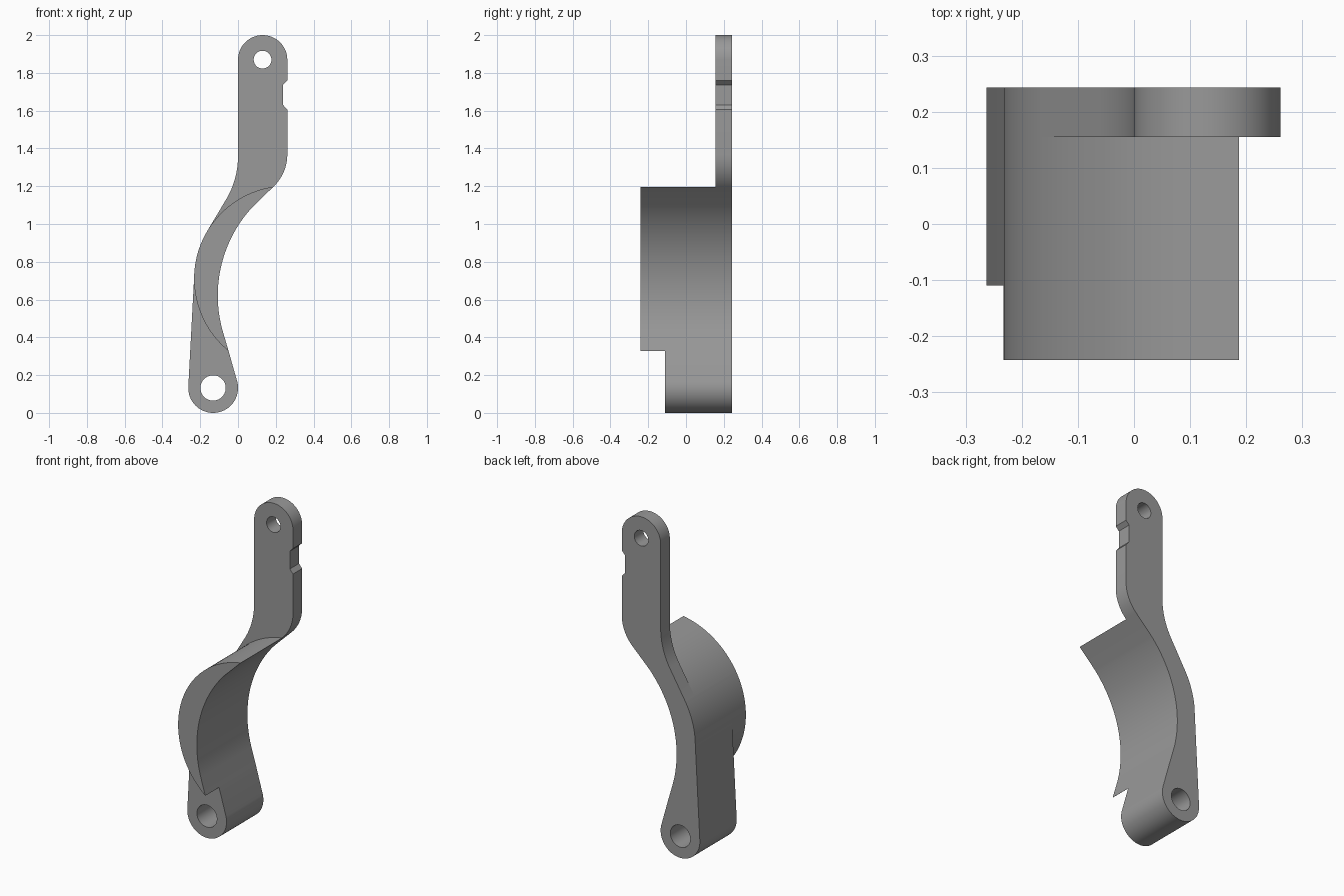
import bpy, bmesh, math
from mathutils import Vector

if "Cube" in bpy.data.objects:
    bpy.data.objects.remove(bpy.data.objects["Cube"])

BACK, PLATE, BOSS, BLADE = 0.243, 0.155, -0.11, -0.242   # y depths


def arc(a, m, b, n=24):
    """Points on the circle through a, m, b, running from a to b."""
    (ax, az), (mx, mz), (bx, bz) = a, m, b
    d = 2 * (ax * (mz - bz) + mx * (bz - az) + bx * (az - mz))
    sa, sm, sb = ax * ax + az * az, mx * mx + mz * mz, bx * bx + bz * bz
    cx = (sa * (mz - bz) + sm * (bz - az) + sb * (az - mz)) / d
    cz = (sa * (bx - mx) + sm * (ax - bx) + sb * (mx - ax)) / d
    r = math.hypot(ax - cx, az - cz)
    t0 = math.atan2(az - cz, ax - cx)
    tm = (math.atan2(mz - cz, mx - cx) - t0) % math.tau
    t1 = (math.atan2(bz - cz, bx - cx) - t0) % math.tau
    if tm > t1:
        t1 -= math.tau
    pts = [(cx + r * math.cos(t0 + t1 * i / n), cz + r * math.sin(t0 + t1 * i / n))
           for i in range(n + 1)]
    pts[0], pts[-1] = a, b
    return pts


def circle(cx, cz, r, n=40):
    return [(cx + r * math.cos(math.tau * i / n), cz + r * math.sin(math.tau * i / n))
            for i in range(n + 1)]


bm = bmesh.new()


def wall(pts, y0, y1):
    for (ax, az), (bx, bz) in zip(pts, pts[1:]):
        bm.faces.new([bm.verts.new(v) for v in
                      ((ax, y0, az), (bx, y0, bz), (bx, y1, bz), (ax, y1, az))])


def cap(outline, y, hole=None):
    edges = []
    for loop in [outline] + ([hole] if hole else []):
        clean = []
        for p in loop:
            if not clean or (Vector(p) - Vector(clean[-1])).length > 1e-5:
                clean.append(p)
        if (Vector(clean[0]) - Vector(clean[-1])).length < 1e-5:
            clean.pop()
        vs = [bm.verts.new((x, y, z)) for x, z in clean]
        edges += [bm.edges.new((vs[i - 1], vs[i])) for i in range(len(vs))]
    bmesh.ops.triangle_fill(bm, edges=edges, use_beauty=True, normal=(0, -1, 0))


# Blade outer circle, split where the boss and the plate join it
tip, low = (0.187, 1.197), (-0.05, 0.328)
outer = arc(low, (-0.232, 0.69), tip, 72)
i_boss = min(range(73), key=lambda i: abs(outer[i][1] - 0.72) + (outer[i][0] > -0.1))
i_plate = min(range(73), key=lambda i: abs(outer[i][1] - 0.955) + (outer[i][0] > 0))
low_arc, mid_arc, top_arc = outer[:i_boss + 1], outer[i_boss:i_plate + 1], outer[i_plate:]

# Blade inner edge, tip to low
inner = [tip] + arc((0.077, 1.09), (-0.107, 0.62), (-0.08, 0.43), 40) + [low]

# Boss edge, low around to the blade
boss = [low] + arc((-0.004, 0.165), (-0.132, 0.0), (-0.263, 0.14), 36) + [outer[i_boss]]

# Plate edge, from the blade up over the top and down past the notch
plate = ([outer[i_plate]] + arc((-0.06, 1.135), (-0.016, 1.24), (0.0, 1.36), 16)
         + arc((0.0, 1.87), (0.1305, 2.0), (0.261, 1.87), 36)
         + [(0.261, 1.76), (0.239, 1.737), (0.239, 1.63), (0.261, 1.605)]
         + arc((0.261, 1.37), (0.244, 1.28), tip, 16))

boss_hole = circle(-0.132, 0.132, 0.067)
plate_hole = circle(0.13, 1.87, 0.047)

# Front and back faces of each zone
zones = ((plate + top_arc[::-1], PLATE, plate_hole),
         (outer + inner, BLADE, None),
         (boss + low_arc[::-1], BOSS, boss_hole))
for outline, front, hole in zones:
    cap(outline, front, hole)
    cap(outline, BACK, hole)

# Side walls, steps between zones, and bores
for pts, y0, y1 in ((plate, PLATE, BACK), (boss, BOSS, BACK), (inner, BLADE, BACK),
                    (mid_arc, BLADE, BACK), (low_arc, BLADE, BOSS), (top_arc, BLADE, PLATE),
                    (plate_hole, PLATE, BACK), (boss_hole, BOSS, BACK)):
    wall(pts, y0, y1)

bmesh.ops.remove_doubles(bm, verts=bm.verts[:], dist=1e-5)
bmesh.ops.recalc_face_normals(bm, faces=bm.faces[:])
mesh = bpy.data.meshes.new("lever_arm")
bm.to_mesh(mesh)
bm.free()
lever = bpy.data.objects.new("lever_arm", mesh)
bpy.context.collection.objects.link(lever)

grey = bpy.data.materials.new("metal_grey")
grey.diffuse_color = (0.32, 0.32, 0.32, 1)
grey.use_nodes = True
grey.node_tree.nodes["Principled BSDF"].inputs["Base Color"].default_value = grey.diffuse_color
mesh.materials.append(grey)

bpy.context.view_layer.objects.active = lever
lever.select_set(True)
bpy.ops.object.shade_smooth_by_angle(angle=math.radians(25))
